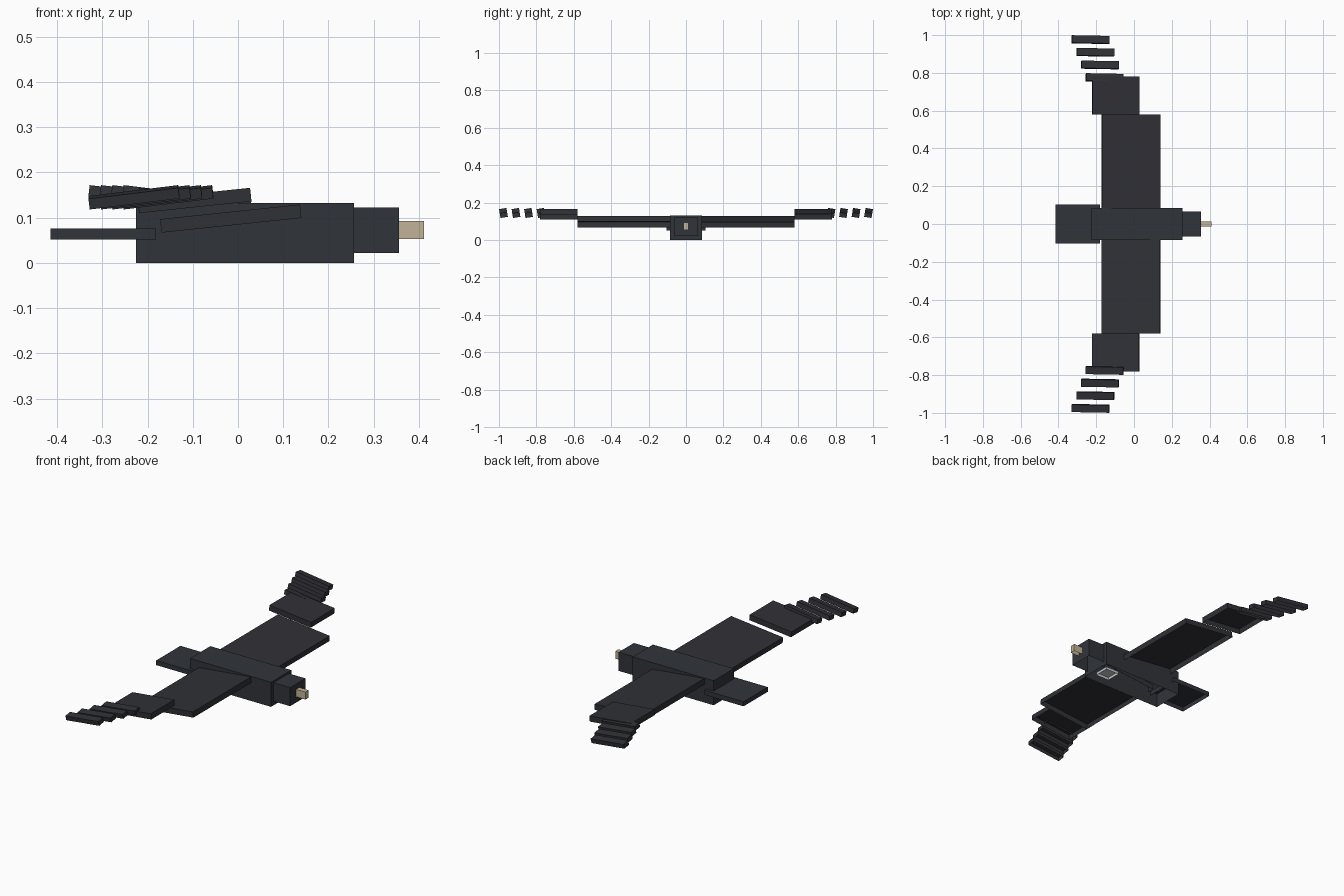
import bpy, bmesh
from math import radians
from mathutils import Matrix, Vector

if "Cube" in bpy.data.objects:
    bpy.data.objects.remove(bpy.data.objects["Cube"])


def material(name, rgb):
    m = bpy.data.materials.new(name)
    m.diffuse_color = (*rgb, 1)
    m.use_nodes = True
    m.node_tree.nodes["Principled BSDF"].inputs["Base Color"].default_value = m.diffuse_color
    return m


BODY = material("dark_body", (0.030, 0.034, 0.042))
WING = material("dark_wing", (0.030, 0.031, 0.037))
BEAK = material("tan_beak", (0.54, 0.45, 0.31))
PALE = material("pale_belly", (0.62, 0.62, 0.60))


def open_box(name, center, size, mat, pitch=0, roll=0):
    """Box without its underside, pitched about y and then rolled about x."""
    bm = bmesh.new()
    bmesh.ops.create_cube(bm, size=1)
    bm.normal_update()
    under = [f for f in bm.faces if f.normal.z < -0.5]
    bmesh.ops.delete(bm, geom=under, context='FACES')
    turn = Matrix.Rotation(radians(roll), 4, 'X') @ Matrix.Rotation(radians(pitch), 4, 'Y')
    bm.transform(turn @ Matrix.Diagonal((*size, 1)))
    me = bpy.data.meshes.new(name)
    bm.to_mesh(me)
    bm.free()
    me.materials.append(mat)
    ob = bpy.data.objects.new(name, me)
    ob.location = Vector(center)
    bpy.context.collection.objects.link(ob)
    return ob


# Trunk, head, beak and tail along the x axis
open_box("body", (0.016, 0, 0.066), (0.482, 0.172, 0.132), BODY)
open_box("head", (0.301, 0, 0.072), (0.110, 0.130, 0.100), BODY)
open_box("beak", (0.383, 0, 0.073), (0.057, 0.027, 0.040), BEAK)
open_box("tail", (-0.298, 0, 0.064), (0.234, 0.206, 0.025), BODY)

# Pale patch inside the open belly
open_box("belly_patch", (0.178, 0, 0.012), (0.08, 0.08, 0.015), PALE)

# Wings: the two sides are pitched in opposite directions
for side, label in ((1, "left"), (-1, "right")):
    open_box(f"{label}_inner_wing", (-0.016, side * 0.315, 0.098),
             (0.311, 0.53, 0.030), WING, pitch=side * 6)
    open_box(f"{label}_outer_wing", (-0.096, side * 0.68, 0.138),
             (0.250, 0.20, 0.030), WING, pitch=side * 6)
    # Separate finger feathers sweeping back to the tip
    for i in range(4):
        open_box(f"{label}_feather_{i + 1}",
                 (-0.155 - 0.025 * i, side * (0.775 + 0.067 * i), 0.145),
                 (0.20, 0.04, 0.024), WING, pitch=side * 7, roll=-side * 9)
